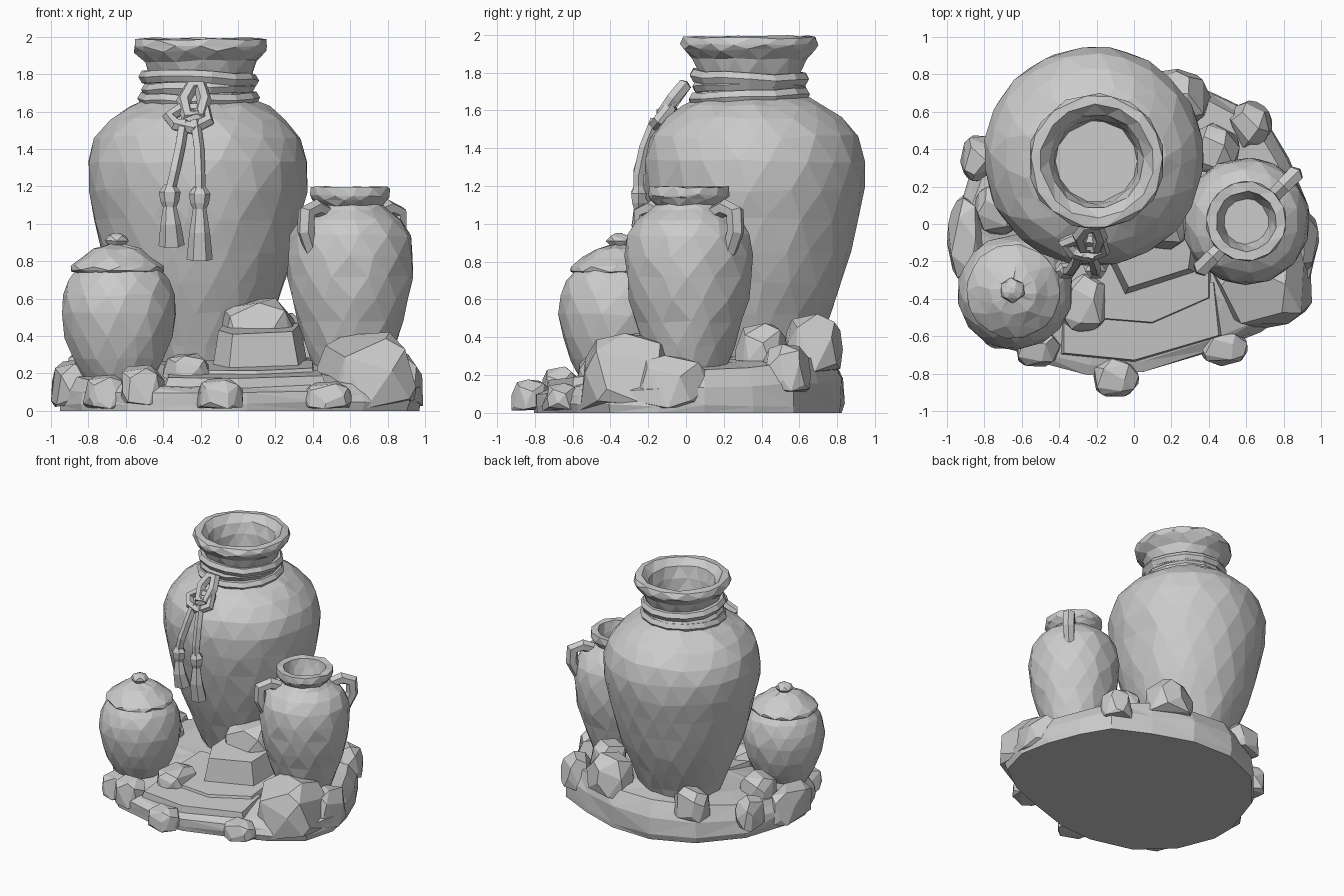
import bpy, bmesh, math, random
from mathutils import Vector

random.seed(4)
if "Cube" in bpy.data.objects:
    bpy.data.objects.remove(bpy.data.objects["Cube"])

clay = bpy.data.materials.new("plain grey clay")
clay.use_nodes = True
clay.diffuse_color = (0.6, 0.6, 0.6, 1)
clay.node_tree.nodes["Principled BSDF"].inputs["Base Color"].default_value = (0.6, 0.6, 0.6, 1)


def finish(name, bm):
    bmesh.ops.recalc_face_normals(bm, faces=bm.faces)
    mesh = bpy.data.meshes.new(name)
    bm.to_mesh(mesh)
    bm.free()
    mesh.materials.append(clay)
    obj = bpy.data.objects.new(name, mesh)
    bpy.context.collection.objects.link(obj)


def skin(bm, rings, closed=False):
    """Bridge equal-sized rings of points, capping the ends unless closed."""
    loops = [[bm.verts.new(p) for p in ring] for ring in rings]
    n = len(loops[0])
    for k in range(0 if closed else 1, len(loops)):
        a, b = loops[k - 1], loops[k]
        for i in range(n):
            j = (i + 1) % n
            bm.faces.new((a[i], a[j], b[j], b[i]))
    if not closed:
        bm.faces.new(loops[0][::-1])
        bm.faces.new(loops[-1])


def lathe(name, x, y, profile, sides, wobble=0.012):
    """Hand-carved looking turned vessel: (radius, z) pairs from foot upwards."""
    bm = bmesh.new()
    rings = []
    for k, (r, z) in enumerate(profile):
        ring = []
        for i in range(sides):
            a = math.tau * (i + 0.5 * (k % 2) + random.uniform(-0.2, 0.2)) / sides
            rr = r / math.cos(math.pi / sides) ** 0.5 + random.uniform(-1, 1) * wobble * 0.4
            ring.append((x + rr * math.cos(a), y + rr * math.sin(a),
                         z + random.uniform(-1, 1) * wobble))
        rings.append(ring)
    skin(bm, rings)
    bmesh.ops.triangulate(bm, faces=[f for f in bm.faces if len(f.verts) == 4])
    finish(name, bm)


def tube(name, points, radius, up, sides=6, closed=False, flat=1.0):
    """Faceted cord through the points; up is a direction off the path."""
    pts = [Vector(p) for p in points]
    if not isinstance(radius, list):
        radius = [radius] * len(pts)
    bm = bmesh.new()
    rings = []
    for k, p in enumerate(pts):
        before = pts[k - 1] if closed or k else p
        after = pts[(k + 1) % len(pts)] if closed or k < len(pts) - 1 else p
        d = (after - before).normalized()
        u = d.cross(Vector(up)).normalized()
        v = u.cross(d)
        rings.append([p + radius[k] * (math.cos(math.tau * i / sides) * u
                                       + flat * math.sin(math.tau * i / sides) * v)
                      for i in range(sides)])
    skin(bm, rings, closed)
    finish(name, bm)


def boulder(name, x, y, top, rx, ry, bottom=0.02, boxy=0.75, points=24):
    """Angular stone on a broad foot: hull of points on a squarish dome."""
    bm = bmesh.new()
    mid = bottom + (top - bottom) * 0.35
    for i in range(points):
        h = 1 - 2 * (i + 0.5) / points
        a = i * 2.4 + random.uniform(-0.35, 0.35)
        s = math.sqrt(1 - h * h) if h > 0 else 1
        dx, dy, dz = (math.copysign(abs(c) ** boxy, c) for c in (s * math.cos(a), s * math.sin(a), h))
        reach = min(1, 1 / math.hypot(dx, dy))
        z = mid + dz * (top - mid if h > 0 else mid - bottom)
        bm.verts.new((x + rx * dx * reach, y + ry * dy * reach, z))
    bmesh.ops.convex_hull(bm, input=bm.verts)
    loose = [v for v in bm.verts if not v.link_faces]
    bmesh.ops.delete(bm, geom=loose, context='VERTS')
    bmesh.ops.dissolve_limit(bm, angle_limit=0.25, verts=bm.verts, edges=bm.edges)
    finish(name, bm)


# Rocky ground
outline = [(-0.97, 0), (-0.97, -0.2), (-0.85, -0.5), (-0.6, -0.73), (-0.25, -0.82),
           (0.05, -0.8), (0.42, -0.68), (0.68, -0.58), (0.92, -0.41), (0.99, -0.15),
           (0.94, 0.1), (0.84, 0.36), (0.71, 0.58), (0.42, 0.72), (0.1, 0.83),
           (-0.25, 0.84), (-0.58, 0.7), (-0.84, 0.4)]
bm = bmesh.new()
rings = []
for scale, z, slope in [(0.98, 0.0, 0), (0.99, 0.04, 0), (0.98, 0.13, 0.05),
                        (0.92, 0.21, 0.11), (0.7, 0.24, 0.1), (0.35, 0.26, 0.04)]:
    ring = []
    for x, y in outline:
        wob = random.uniform(-0.012, 0.012) if z else 0
        ring.append((x * (scale + wob), y * (scale + wob), z + slope * y + wob))
    rings.append(ring)
skin(bm, rings)
bmesh.ops.triangulate(bm, faces=[f for f in bm.faces if len(f.verts) == 4])
finish("rock_base", bm)


# Flat stone ledges and step in front
def ledge(name, corners, bottom, top, tilt=0.0, inset=0.94):
    bm = bmesh.new()
    cx = sum(c[0] for c in corners) / len(corners)
    cy = sum(c[1] for c in corners) / len(corners)
    skin(bm, [[(cx + (x - cx) * s, cy + (y - cy) * s, z + t * (y - cy)) for x, y in corners]
              for s, z, t in ((1, bottom, 0), (inset, top, tilt))])
    finish(name, bm)


ledge("lower_ledge", [(-0.4, -0.7), (0.0, -0.74), (0.48, -0.6), (0.45, -0.3), (-0.4, -0.3)], 0.1, 0.195, 0.1)
ledge("upper_ledge", [(-0.4, -0.5), (0.1, -0.54), (0.42, -0.4), (0.42, 0), (-0.35, 0)], 0.16, 0.24, 0.1)
ledge("lower_step", [(-0.14, -0.2), (-0.05, -0.38), (0.33, -0.26), (0.38, 0.1), (-0.1, 0.1)], 0.2, 0.44, 0.12, 0.84)

# Scattered stones: x, y, top, half width, half depth, bottom
stones = {
    "upper_step": (0.11, 0.05, 0.61, 0.23, 0.2, 0.3),
    "front_stone": (-0.1, -0.82, 0.18, 0.13, 0.11, 0.01),
    "front_left_side_stone": (0.48, -0.66, 0.16, 0.13, 0.1, 0.01),
    "pot_front_stone": (-0.52, -0.66, 0.25, 0.13, 0.11, 0.03),
    "pot_corner_stone": (-0.71, -0.56, 0.2, 0.12, 0.11, 0.01),
    "pot_inner_stone": (-0.27, -0.42, 0.31, 0.14, 0.16, 0.16),
    "pot_outer_stone": (-0.89, -0.08, 0.28, 0.11, 0.24, 0.01),
    "pot_back_stone": (-0.72, 0.08, 0.4, 0.14, 0.14, 0.15),
    "side_stone": (-0.83, 0.35, 0.33, 0.1, 0.13, 0.08),
    "large_stone": (0.7, -0.31, 0.43, 0.28, 0.25, 0.01),
    "large_stone_neighbour": (0.86, -0.08, 0.31, 0.13, 0.2, 0.01),
    "back_corner_stone": (0.62, 0.53, 0.37, 0.12, 0.13, 0.1),
    "back_inner_stone": (0.43, 0.4, 0.48, 0.14, 0.14, 0.2),
    "back_stone": (0.22, 0.67, 0.53, 0.19, 0.16, 0.2),
    "back_right_side_stone": (-0.5, 0.64, 0.43, 0.15, 0.12, 0.18),
}
for name, spec in stones.items():
    boulder(name, *spec)

# Vessels
lathe("large_jar", -0.215, 0.36,
      [(0.27, 0.2), (0.33, 0.35), (0.4, 0.52), (0.46, 0.68), (0.51, 0.85), (0.55, 1.02),
       (0.58, 1.18), (0.585, 1.33), (0.55, 1.46), (0.47, 1.56), (0.38, 1.62), (0.28, 1.67)], 20)
lathe("large_jar_neck", -0.2, 0.335,
      [(0.3, 1.62), (0.265, 1.7), (0.265, 1.78), (0.3, 1.87), (0.35, 1.92), (0.362, 1.95),
       (0.35, 1.985), (0.3, 1.99), (0.25, 1.94), (0.225, 1.85), (0.215, 1.75)], 14, 0.008)
lathe("handled_jar", 0.6, 0.015,
      [(0.2, 0.24), (0.24, 0.35), (0.28, 0.48), (0.315, 0.6), (0.332, 0.72), (0.337, 0.83),
       (0.322, 0.94), (0.275, 1.02), (0.2, 1.075), (0.175, 1.1), (0.2, 1.13), (0.213, 1.15),
       (0.21, 1.195), (0.16, 1.195), (0.14, 1.12), (0.12, 1.05)], 14, 0.007)
lathe("lidded_pot", -0.637, -0.365,
      [(0.19, 0.18), (0.245, 0.28), (0.285, 0.39), (0.307, 0.52), (0.298, 0.62), (0.268, 0.7),
       (0.22, 0.76)], 14, 0.008)
lathe("pot_lid", -0.645, -0.36,
      [(0.22, 0.735), (0.25, 0.75), (0.245, 0.775), (0.185, 0.82), (0.125, 0.865), (0.04, 0.89)], 12, 0.006)
lathe("lid_knob", -0.65, -0.355, [(0.03, 0.87), (0.065, 0.91), (0.05, 0.935), (0.015, 0.95)], 6, 0.002)

# Handles on opposite shoulders of the jar
for name, side in (("right_handle", -1), ("left_handle", 1)):
    path = [(0.61 + side * 0.707 * r, 0.015 + side * 0.707 * r, z)
            for r, z in ((0.17, 1.05), (0.27, 1.085), (0.345, 1.06), (0.35, 0.96), (0.3, 0.85))]
    tube(name, path, [0.04, 0.047, 0.05, 0.047, 0.04], (1, -1, 0), 6)

# Rope wrapped round the neck
for k, (z, r) in enumerate(((1.67, 0.29), (1.725, 0.27), (1.775, 0.285))):
    path = [(-0.21 + r * math.cos(a), 0.335 + r * math.sin(a),
             z + 0.015 * math.sin(a + k * 2) + random.uniform(-0.006, 0.006))
            for a in (math.tau * i / 14 for i in range(14))]
    tube(f"rope_wrap_{k + 1}", path, 0.038, (0, 0, 1), 6, True)

# Knot and its loops, resting on the jar shoulder
outward = (0, -0.8, 0.6)
tube("knot_upper_loop", [(-0.25, -0.01, 1.73), (-0.29, -0.06, 1.66), (-0.27, -0.12, 1.57),
                         (-0.2, -0.12, 1.58), (-0.18, -0.07, 1.66), (-0.2, -0.01, 1.73)],
     0.04, outward, 6, True)
tube("knot_lower_loop", [(-0.37, -0.1, 1.57), (-0.33, -0.15, 1.53), (-0.24, -0.17, 1.51),
                         (-0.16, -0.14, 1.55), (-0.17, -0.09, 1.61), (-0.31, -0.08, 1.61)],
     0.036, outward, 6, True)
boulder("knot_core", -0.24, -0.11, 1.63, 0.06, 0.06, 1.5, 0.8, 14)

# Hanging cords with tassels
for name, cord, foot_x, foot_z in (
        ("right", [(-0.29, -0.15, 1.55), (-0.31, -0.21, 1.42), (-0.34, -0.25, 1.28), (-0.365, -0.25, 1.17)], -0.355, 0.885),
        ("left", [(-0.23, -0.16, 1.55), (-0.21, -0.22, 1.4), (-0.205, -0.25, 1.26), (-0.205, -0.25, 1.16)], -0.205, 0.81)):
    tube(name + "_cord", cord, 0.03, (0, 1, 0), 5)
    x, y, z = cord[-1]
    tube(name + "_tassel", [(x, y, z + 0.04), (x, y, z), (x, y, z - 0.05), (x, y, z - 0.08),
                            ((x + foot_x) / 2, y, (z + foot_z) / 2 - 0.03), (foot_x, y + 0.03, foot_z)],
         [0.03, 0.058, 0.05, 0.036, 0.055, 0.07], (0, 1, 0), 6, flat=0.8)
